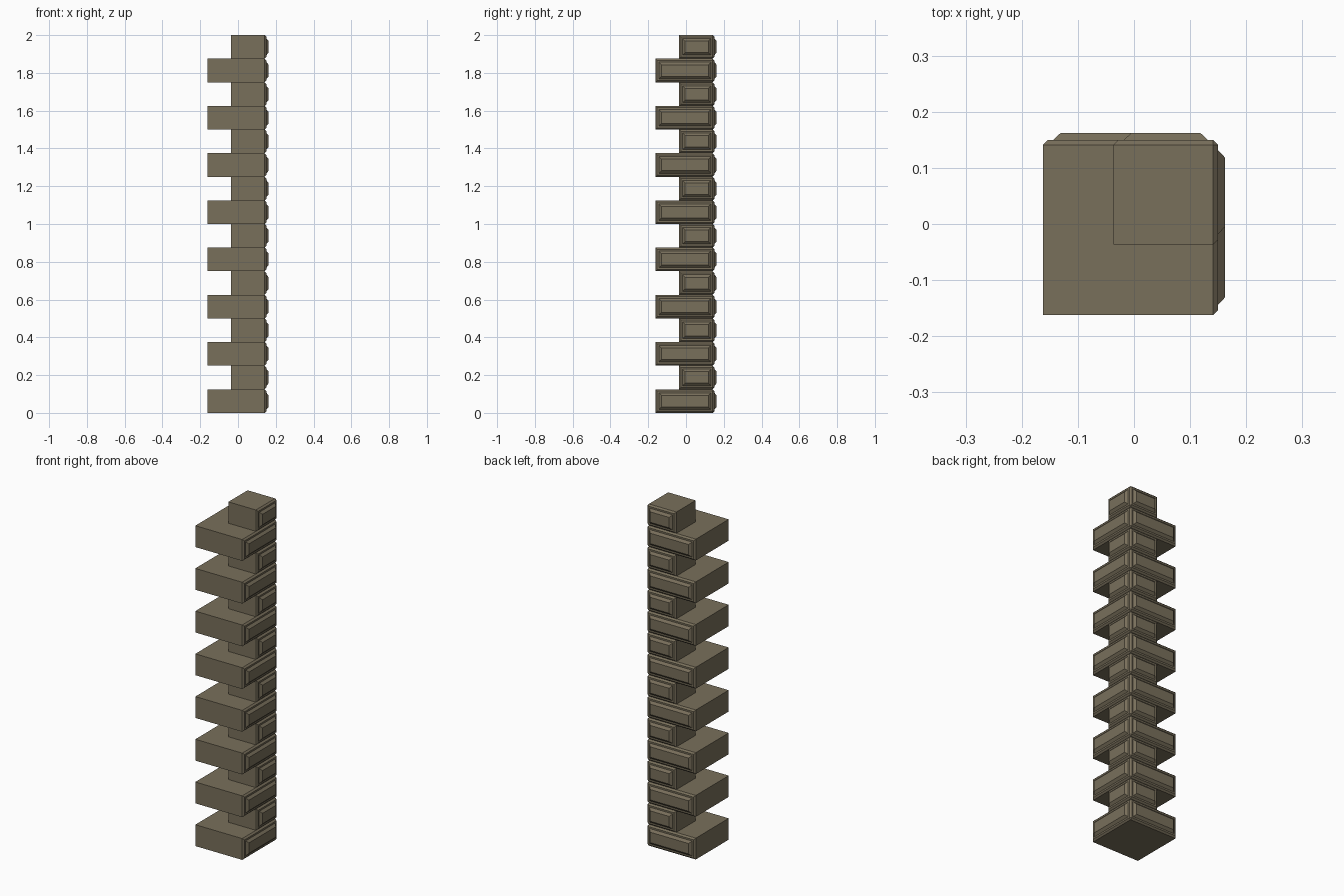
import bpy
import bmesh
from mathutils import Matrix, Vector

if "Cube" in bpy.data.objects:
    bpy.data.objects.remove(bpy.data.objects["Cube"])

COURSES = 16
HEIGHT = 2.0 / COURSES
OUTER = 0.15          # plane of the two dressed faces, before the raised panels
CHAMFER = 0.009

stone = bpy.data.materials.new("stone")
stone.diffuse_color = (0.19, 0.16, 0.105, 1)
stone.use_nodes = True
stone.node_tree.nodes["Principled BSDF"].inputs["Base Color"].default_value = stone.diffuse_color


def dressed_faces(bm):
    """The +x and +y faces of a block."""
    return [f for f in bm.faces if max(f.normal.x, f.normal.y) > 0.99]


def quoin_block(name, inner, z):
    """Corner stone with chamfered edges and raised panels on +x and +y."""
    bm = bmesh.new()
    size, mid = OUTER - inner, (OUTER + inner) / 2
    bmesh.ops.create_cube(
        bm, size=1,
        matrix=Matrix.Translation((mid, mid, HEIGHT / 2))
        @ Matrix.Diagonal((size, size, HEIGHT, 1)))
    bm.normal_update()

    # chamfer around the dressed faces
    edges = list({e for f in dressed_faces(bm) for e in f.edges})
    bmesh.ops.bevel(bm, geom=edges, offset=CHAMFER, segments=1,
                    affect='EDGES', clamp_overlap=True)
    bm.normal_update()

    # flat margin, then sloping raised panel
    for face in dressed_faces(bm):
        out = face.normal.copy()
        bmesh.ops.inset_region(bm, faces=[face], thickness=0.0135)
        bmesh.ops.inset_region(bm, faces=[face], thickness=0.019)
        bmesh.ops.translate(bm, verts=list(face.verts), vec=out * 0.0125)
    bmesh.ops.recalc_face_normals(bm, faces=bm.faces[:])

    mesh = bpy.data.meshes.new(name)
    bm.to_mesh(mesh)
    bm.free()
    mesh.materials.append(stone)
    obj = bpy.data.objects.new(name, mesh)
    obj.location = Vector((0, 0, z))
    bpy.context.collection.objects.link(obj)


# alternate large and small stones up the corner
for i in range(COURSES):
    if i % 2 == 0:
        quoin_block(f"large_stone_{i // 2}", -0.1625, i * HEIGHT)
    else:
        quoin_block(f"small_stone_{i // 2}", -0.0365, i * HEIGHT)
